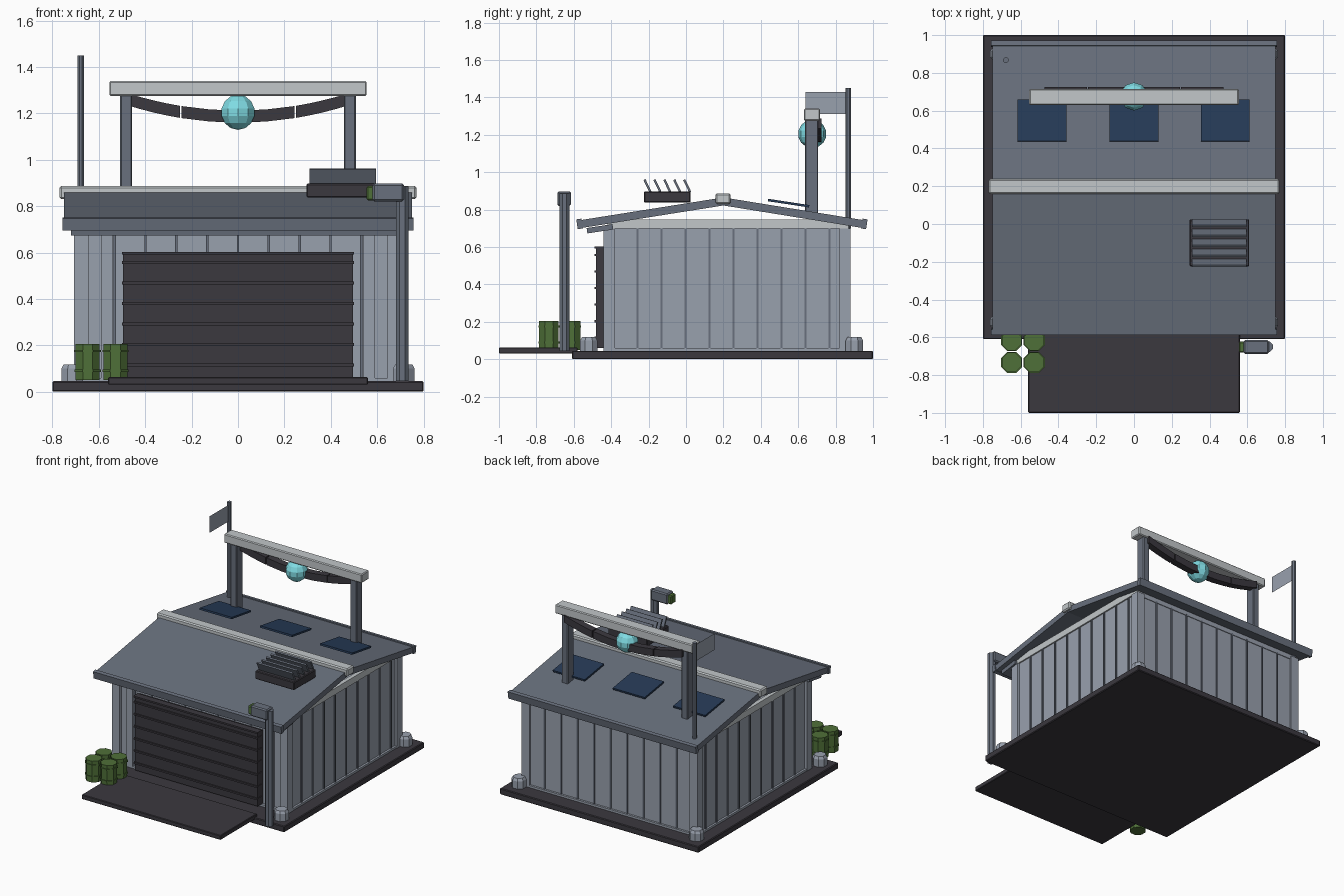
import bpy, bmesh, math
from mathutils import Matrix, Vector

cube = bpy.data.objects.get("Cube")
if cube:
    bpy.data.objects.remove(cube, do_unlink=True)


def material(name, r, g, b):
    lin = [((c + 0.055) / 1.055) ** 2.4 for c in (r, g, b)] + [1.0]
    m = bpy.data.materials.new(name)
    m.use_nodes = True
    m.diffuse_color = lin
    m.node_tree.nodes["Principled BSDF"].inputs["Base Color"].default_value = lin
    return m


WALL = material("wall_grey", 0.60, 0.63, 0.68)
STEEL = material("steel_grey", 0.41, 0.44, 0.49)
DARK = material("charcoal", 0.23, 0.22, 0.245)
LIGHT = material("pale_metal", 0.76, 0.78, 0.79)
GREEN = material("barrel_green", 0.31, 0.44, 0.22)
BLUE = material("panel_blue", 0.15, 0.23, 0.34)
CYAN = material("orb_cyan", 0.50, 0.86, 0.89)


def finish(name, bm, mat):
    bmesh.ops.recalc_face_normals(bm, faces=bm.faces)
    mesh = bpy.data.meshes.new(name)
    bm.to_mesh(mesh)
    bm.free()
    mesh.materials.append(mat)
    ob = bpy.data.objects.new(name, mesh)
    bpy.context.collection.objects.link(ob)
    return ob


def box(name, mat, x, y, z, tilt=0.0, bevel=0.0):
    """Box from three (low, high) ranges, tilted about x through its centre."""
    bm = bmesh.new()
    bmesh.ops.create_cube(bm, size=1)
    size = [b - a for a, b in (x, y, z)]
    bmesh.ops.scale(bm, vec=size, verts=bm.verts)
    if bevel:
        bmesh.ops.bevel(bm, geom=bm.edges[:], offset=bevel, segments=1, affect='EDGES')
    ob = finish(name, bm, mat)
    ob.location = [(a + b) / 2 for a, b in (x, y, z)]
    ob.rotation_euler.x = tilt
    return ob


def tube(name, mat, x, y, z0, z1, r, sides=8, top=None):
    bm = bmesh.new()
    bmesh.ops.create_cone(bm, cap_ends=True, segments=sides, radius1=r,
                          radius2=r if top is None else top, depth=z1 - z0,
                          matrix=Matrix.Rotation(math.pi / sides, 4, 'Z'))
    ob = finish(name, bm, mat)
    ob.location = (x, y, (z0 + z1) / 2)
    return ob


def prism(name, mat, points, direction):
    """Flat outline pushed along a direction."""
    bm = bmesh.new()
    face = bm.faces.new([bm.verts.new(p) for p in points])
    new = bmesh.ops.extrude_face_region(bm, geom=[face])["geom"]
    bmesh.ops.translate(bm, vec=direction,
                        verts=[v for v in new if isinstance(v, bmesh.types.BMVert)])
    return finish(name, bm, mat)


# Ground slab, ramp and wall body
box("ground_slab", DARK, (-0.8, 0.8), (-0.61, 1.0), (0, 0.045), bevel=0.005)
box("front_ramp", DARK, (-0.56, 0.56), (-1.0, -0.58), (0.03, 0.063), bevel=0.004)
box("wall_plinth", WALL, (-0.705, 0.705), (-0.44, 0.88), (0.04, 0.06))
box("walls", WALL, (-0.69, 0.69), (-0.42, 0.865), (0.04, 0.7))
for s in (-1, 1):
    box("gable_plate", LIGHT, sorted((s * 0.67, s * 0.7)), (-0.42, 0.87), (0.7, 0.747))
for y in (-0.42, 0.84):
    box("eave_plate", WALL, (-0.7, 0.7), (y, y + 0.03), (0.68, 0.72))

# Wall ribs on every side
for i in range(9):
    y = -0.26 + i * 0.1285
    for s in (-1, 1):
        box("side_rib", STEEL, sorted((s * 0.685, s * 0.698)), (y - 0.005, y + 0.005), (0.05, 0.7))
for i in range(-4, 5):
    x = i * 0.133
    for y in (-0.42, 0.865):
        box("end_rib", STEEL, (x - 0.005, x + 0.005), (y - 0.007, y + 0.007), (0.05, 0.69))

# Corner posts with eight-sided footings
for s in (-1, 1):
    for y, foot in ((-0.41, -0.52), (0.85, 0.9)):
        box("corner_post", WALL, sorted((s * 0.645, s * 0.708)), (y - 0.03, y + 0.03), (0.04, 0.7))
        tube("corner_footing", WALL, s * 0.715, foot, 0.04, 0.1, 0.05)
        tube("footing_cap", WALL, s * 0.715, foot, 0.1, 0.118, 0.05, top=0.04)
    box("front_jamb", WALL, sorted((s * 0.54, s * 0.59)), (-0.44, -0.4), (0.04, 0.68))

# Shutter door
box("shutter_door", DARK, (-0.495, 0.495), (-0.48, -0.41), (0.06, 0.595))
for i in range(7):
    z = min(0.115 + i * 0.0885, 0.597)
    box("shutter_rib", DARK, (-0.5, 0.5), (-0.49, -0.44), (z - 0.006, z + 0.006))

# Roof, eave trims and ridge cap
section = [(-0.575, 0.742), (0.2, 0.865), (0.96, 0.742),
           (0.955, 0.7), (0.2, 0.822), (-0.57, 0.7)]
prism("roof", STEEL, [(-0.75, y, z) for y, z in section], (1.5, 0, 0))
box("front_fascia", STEEL, (-0.757, 0.757), (-0.583, -0.555), (0.697, 0.75), tilt=0.15)
box("back_fascia", STEEL, (-0.757, 0.757), (0.94, 0.967), (0.697, 0.75), tilt=-0.15)
box("eave_beam", STEEL, (-0.72, 0.72), (-0.53, -0.39), (0.683, 0.712), tilt=0.15)
box("ridge_cap", LIGHT, (-0.77, 0.77), (0.158, 0.238), (0.83, 0.887), bevel=0.008)

# Solar panels
for x in (-0.487, 0, 0.483):
    box("solar_panel", BLUE, (x - 0.129, x + 0.129), (0.437, 0.66), (0.828, 0.841), tilt=-0.15)

# Roof vent with tilted slats
box("vent_box", DARK, (0.295, 0.61), (-0.225, 0.025), (0.837, 0.897), bevel=0.005)
for i in range(5):
    y = -0.206 + i * 0.053
    box("vent_slat", STEEL, (0.308, 0.595), (y - 0.006, y + 0.006), (0.89, 0.964), tilt=0.45)

# Gantry
for s in (-1, 1):
    box("gantry_post", STEEL, sorted((s * 0.457, s * 0.508)), (0.637, 0.707), (0.77, 1.28), bevel=0.005)
box("gantry_beam", LIGHT, (-0.555, 0.555), (0.63, 0.716), (1.275, 1.34), bevel=0.006)


def sag(x):
    return 1.16 + 0.33 * x * x


# Sagging cable guard in three lengths
for a, b in ((-0.475, -0.25), (-0.243, 0.243), (0.25, 0.475)):
    xs = [a + (b - a) * i / 4 for i in range(5)]
    outline = [(x, 0.675, sag(x)) for x in xs] + [(x, 0.675, sag(x) + 0.052) for x in reversed(xs)]
    prism("hanging_guard", DARK, outline, (0, 0.05, 0))

bm = bmesh.new()
bmesh.ops.create_uvsphere(bm, u_segments=10, v_segments=7, radius=0.076)
finish("glowing_orb", bm, CYAN).location = (0, 0.675, 1.205)

# Mast with a one-sided flag
tube("mast", STEEL, -0.678, 0.868, 0.7, 1.45, 0.016)
bm = bmesh.new()
bm.faces.new([bm.verts.new((-0.678, y, z)) for y, z in
              ((0.64, 1.31), (0.86, 1.31), (0.86, 1.43), (0.64, 1.43))])
bm.normal_update()
mesh = bpy.data.meshes.new("flag")
bm.to_mesh(mesh)
bm.free()
mesh.materials.append(WALL)
bpy.context.collection.objects.link(bpy.data.objects.new("flag", mesh))

# Lamp post
tube("lamp_post", STEEL, 0.708, -0.65, 0.045, 0.885, 0.029)
box("lamp_housing", STEEL, (0.58, 0.715), (-0.688, -0.615), (0.82, 0.898), bevel=0.008)
box("lamp_lens", GREEN, (0.555, 0.59), (-0.68, -0.623), (0.825, 0.887), bevel=0.006)

# Barrels
for x in (-0.648, -0.528):
    for y in (-0.733, -0.617):
        tube("barrel", GREEN, x, y, 0.05, 0.205, 0.056)
        for z in (0.085, 0.17):
            tube("barrel_hoop", GREEN, x, y, z, z + 0.01, 0.061)
